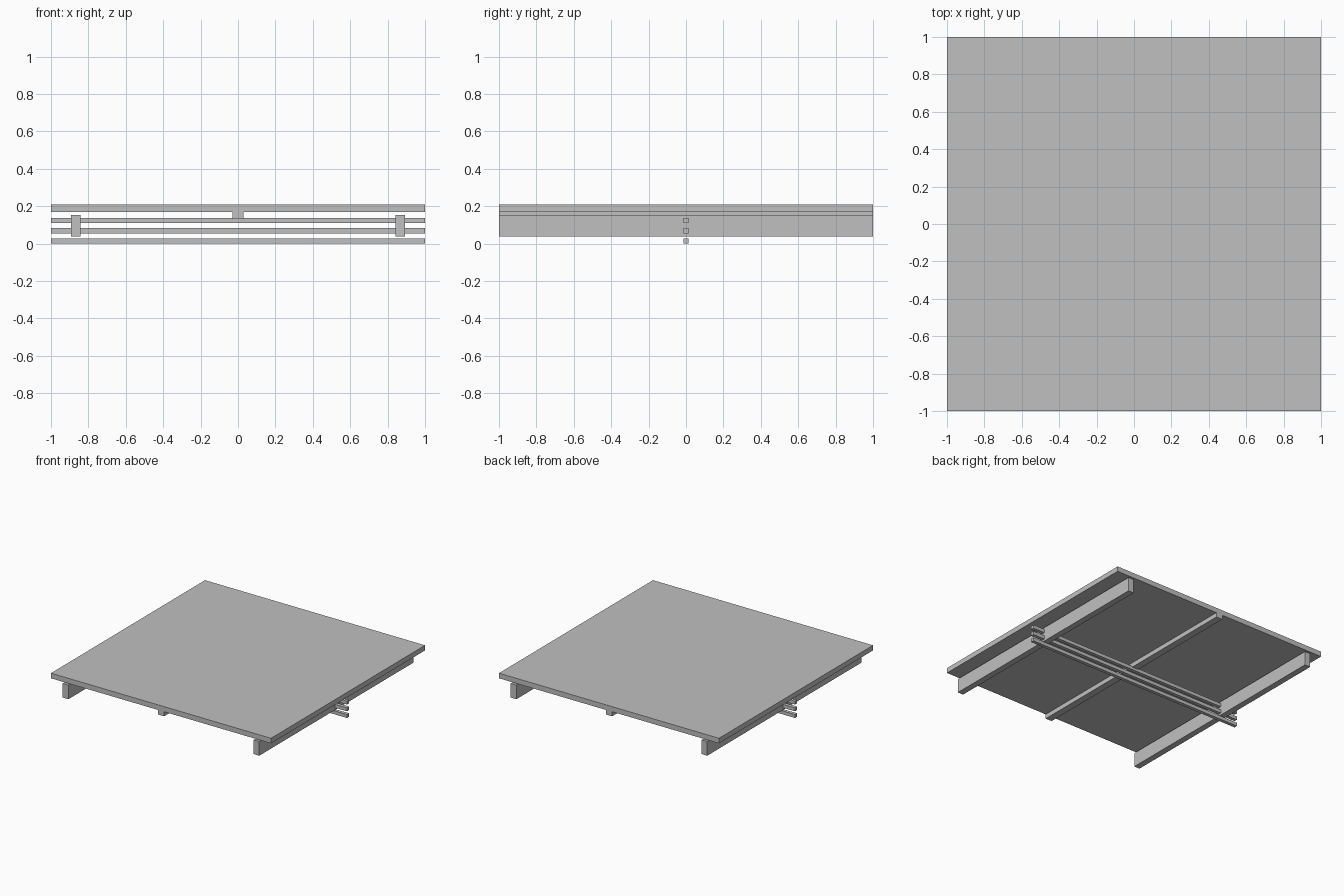
import bpy

default_cube = bpy.data.objects.get("Cube")
if default_cube:
    bpy.data.objects.remove(default_cube, do_unlink=True)

# Single plain grey material
GREY = (0.527, 0.527, 0.527, 1.0)
grey = bpy.data.materials.new("plain_grey")
grey.use_nodes = True
grey.diffuse_color = GREY
grey.node_tree.nodes["Principled BSDF"].inputs["Base Color"].default_value = GREY


def box(name, x, y, z):
    """Box spanning the given (low, high) range on each axis."""
    spans = (x, y, z)
    bpy.ops.mesh.primitive_cube_add(size=1, location=[(a + b) / 2 for a, b in spans])
    obj = bpy.context.object
    obj.name = name
    obj.scale = [b - a for a, b in spans]
    bpy.ops.object.transform_apply(location=False, rotation=False, scale=True)
    obj.data.materials.append(grey)
    return obj


FULL = (-1, 1)

# Square deck panel and the shallow centre beam beneath it
box("deck_panel", FULL, FULL, (0.168, 0.21))
box("centre_beam", (-0.029, 0.029), FULL, (0.131, 0.168))

# Deep side rails, just clear of the deck
for side, sign in (("left", 1), ("right", -1)):
    box(side + "_rail", sorted((sign * 0.842, sign * 0.893)), FULL, (0.038, 0.154))

# Stack of three thin cross bars running through the rails
for level, bottom in (("lower", 0.0), ("middle", 0.055), ("upper", 0.11)):
    box(level + "_cross_bar", FULL, (-0.014, 0.014), (bottom, bottom + 0.028))
